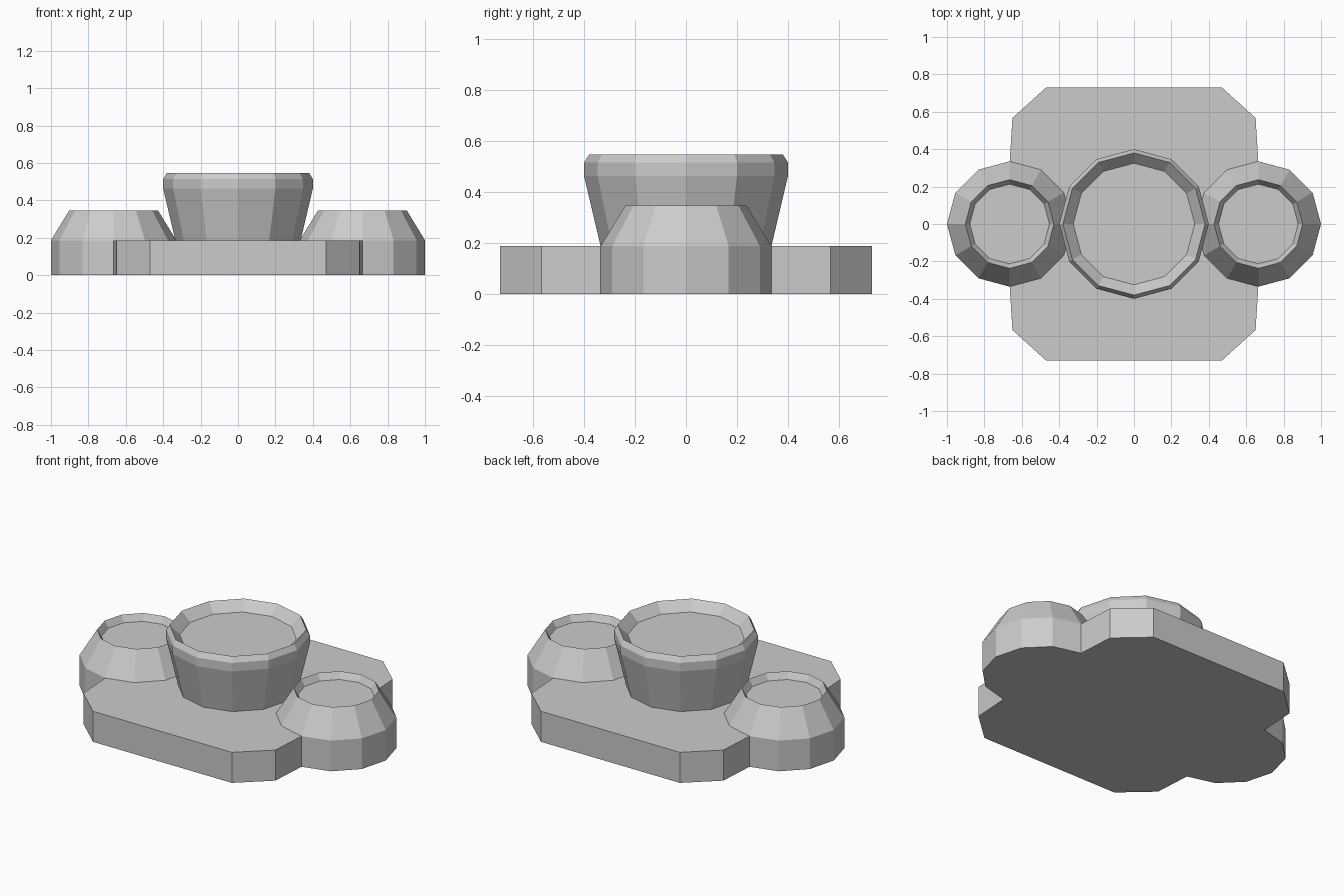
import bpy, bmesh
from math import cos, sin, pi

if "Cube" in bpy.data.objects:
    bpy.data.objects.remove(bpy.data.objects["Cube"])

SIDES = 12


def solid(name, rings, loc=(0, 0, 0)):
    """Skin a stack of equal-length rings and cap both ends."""
    bm = bmesh.new()
    loops = [[bm.verts.new(p) for p in ring] for ring in rings]
    n = len(loops[0])
    for a, b in zip(loops, loops[1:]):
        for i in range(n):
            j = (i + 1) % n
            bm.faces.new((a[i], a[j], b[j], b[i]))
    bm.faces.new(loops[0][::-1])
    bm.faces.new(loops[-1])
    bmesh.ops.recalc_face_normals(bm, faces=bm.faces)
    mesh = bpy.data.meshes.new(name)
    bm.to_mesh(mesh)
    bm.free()
    obj = bpy.data.objects.new(name, mesh)
    obj.location = loc
    bpy.context.collection.objects.link(obj)
    return obj


def lathe(name, profile, loc=(0, 0, 0)):
    """Turn a (radius, height) profile into a low-poly round part."""
    angles = [2 * pi * i / SIDES for i in range(SIDES)]
    return solid(name, [[(r * cos(a), r * sin(a), z) for a in angles]
                        for r, z in profile], loc)


# Base plate with cut corners, mirrored from one quarter outline
quarter = [(0.685, 0.0), (0.65, 0.567), (0.47, 0.73)]
half = quarter + [(-x, y) for x, y in reversed(quarter)]
outline = half + [(x, -y) for x, y in reversed(half) if y > 0]
solid("base_plate", [[(x, y, z) for x, y in outline] for z in (0, 0.187)])

# Side knobs with a shallow dished top
side_profile = [(0.335, 0), (0.335, 0.187), (0.237, 0.347), (0.213, 0.307)]
for side, x in (("left", -0.665), ("right", 0.665)):
    lathe(side + "_knob", side_profile, (x, 0, 0))

# Central flared cup with a bevelled rim and recessed floor
lathe("centre_cup", [(0.335, 0.187), (0.40, 0.463), (0.40, 0.515),
                     (0.38, 0.547), (0.325, 0.49)])
